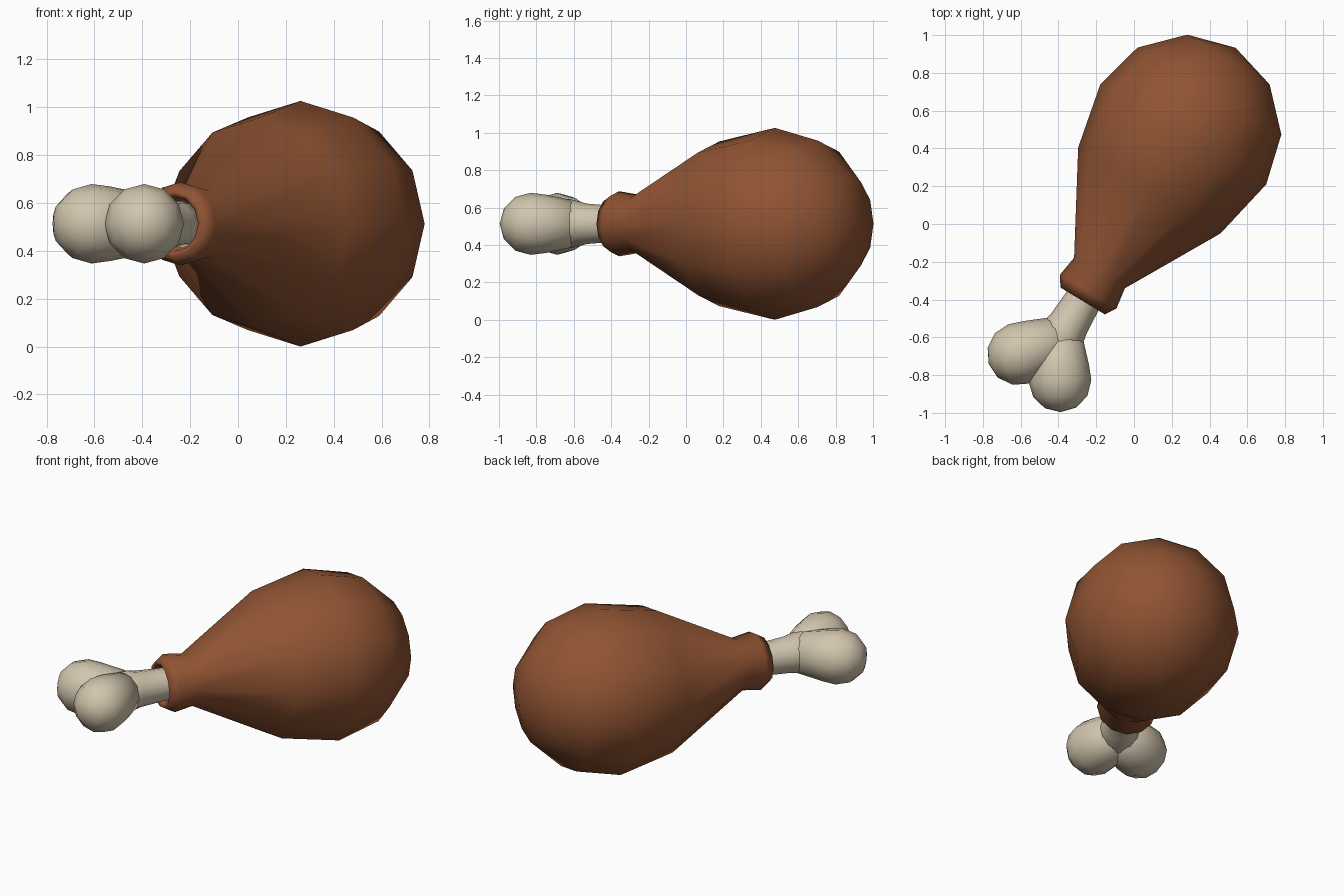
import bpy, bmesh, math
from mathutils import Vector

if "Cube" in bpy.data.objects:
    bpy.data.objects.remove(bpy.data.objects["Cube"])

SIDES = 12
UP = Vector((0, 0, 1))
Z = 0.513                                   # height of the central axis
NECK = Vector((-0.18, -0.255, Z))           # where meat meets the collar
AXIS = Vector((0.517, 0.856, 0)).normalized()


def material(name, colour):
    m = bpy.data.materials.new(name)
    m.diffuse_color = (*colour, 1)
    m.use_nodes = True
    m.node_tree.nodes["Principled BSDF"].inputs["Base Color"].default_value = m.diffuse_color
    return m


def lathe(bm, origin, direction, profile):
    """Revolve (distance, radius) pairs about a horizontal axis."""
    side = direction.cross(UP).normalized()
    rings = []
    for t, r in profile:
        c = origin + direction * t
        if r == 0:
            rings.append([bm.verts.new(c)] * SIDES)
        else:
            angles = [2 * math.pi * i / SIDES for i in range(SIDES)]
            rings.append([bm.verts.new(c + side * r * math.cos(a) + UP * r * math.sin(a))
                          for a in angles])
    for a, b in zip(rings, rings[1:]):
        for i in range(SIDES):
            j = (i + 1) % SIDES
            quad = list(dict.fromkeys((a[i], a[j], b[j], b[i])))
            bm.faces.new(quad)


def finish(bm, name, mat):
    bmesh.ops.recalc_face_normals(bm, faces=bm.faces)
    mesh = bpy.data.meshes.new(name)
    bm.to_mesh(mesh)
    bm.free()
    mesh.materials.append(mat)
    for p in mesh.polygons:
        p.use_smooth = True
    ob = bpy.data.objects.new(name, mesh)
    bpy.context.collection.objects.link(ob)
    return ob


brown = material("roasted brown", (0.28, 0.088, 0.033))
cream = material("bone cream", (0.64, 0.56, 0.42))

# Meat with its rolled collar around the bone
bm = bmesh.new()
lathe(bm, NECK, AXIS, [
    (-0.06, 0), (-0.10, 0.105), (-0.165, 0.115), (-0.178, 0.138), (-0.12, 0.174),
    (-0.005, 0.157), (0.505, 0.44), (0.853, 0.513), (1.12, 0.445),
    (1.315, 0.255), (1.388, 0)])
finish(bm, "meat", brown)

# Bone: shaft plus two knobs that grow out of its end
bm = bmesh.new()
lathe(bm, NECK, AXIS, [
    (-0.54, 0), (-0.50, 0.11), (-0.42, 0.13), (-0.32, 0.108), (-0.18, 0.098), (-0.05, 0.095), (-0.03, 0)])
fork = NECK - AXIS * 0.42
R = 0.166
for x, y in ((-0.612, -0.688), (-0.392, -0.83)):
    knob = Vector((x, y, Z))
    span = (knob - fork).length
    cap = [(R * math.cos(math.radians(a)), R * math.sin(math.radians(a))) for a in (90, 60, 30)]
    lathe(bm, knob, (knob - fork).normalized(),
          [(-span - 0.06, 0), (-span, 0.128), (-0.08, 0.156)] + cap + [(R, 0)])
finish(bm, "bone", cream)
